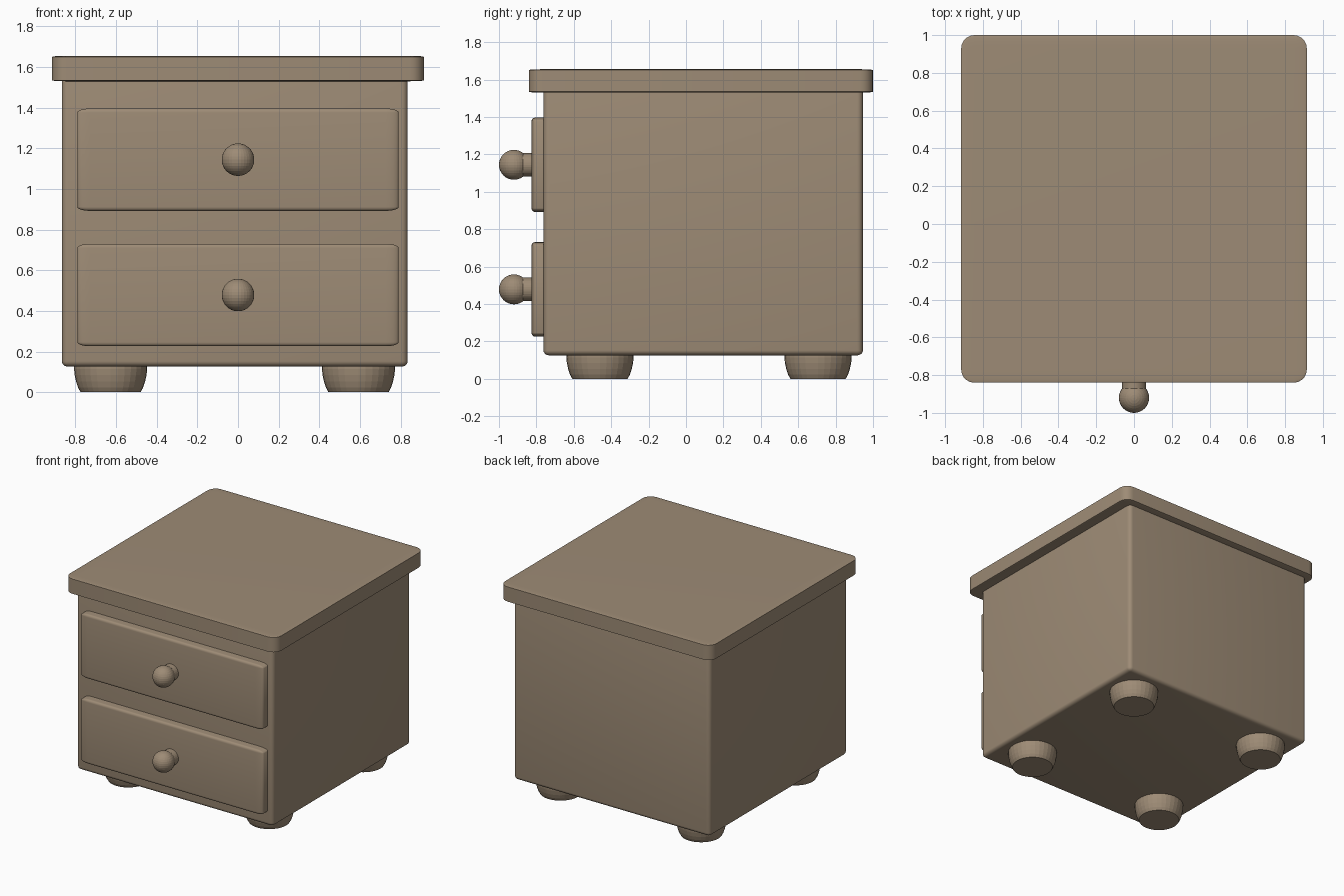
import bpy, bmesh
from math import pi, cos, sin
from mathutils import Matrix

if "Cube" in bpy.data.objects:
    bpy.data.objects.remove(bpy.data.objects["Cube"])

wood = bpy.data.materials.new("wood")
wood.diffuse_color = (0.34, 0.26, 0.18, 1)
wood.use_nodes = True
wood.node_tree.nodes["Principled BSDF"].inputs["Base Color"].default_value = wood.diffuse_color


def finish(bm, name, angle=None):
    bmesh.ops.recalc_face_normals(bm, faces=bm.faces)
    mesh = bpy.data.meshes.new(name)
    bm.to_mesh(mesh)
    bm.free()
    ob = bpy.data.objects.new(name, mesh)
    bpy.context.collection.objects.link(ob)
    mesh.materials.append(wood)
    if angle:
        bpy.ops.object.select_all(action='DESELECT')
        ob.select_set(True)
        bpy.context.view_layer.objects.active = ob
        bpy.ops.object.shade_smooth_by_angle(angle=angle)
    return ob


def rounded_box(name, lo, hi, round_fraction):
    # Rounded cube stretched to size, so the rounding stretches with it
    bm = bmesh.new()
    bmesh.ops.create_cube(bm, size=2)
    bmesh.ops.bevel(bm, geom=bm.edges[:], offset=round_fraction, segments=5,
                    profile=0.5, affect='EDGES')
    half = [(b - a) / 2 for a, b in zip(lo, hi)]
    mid = [(a + b) / 2 for a, b in zip(lo, hi)]
    bmesh.ops.scale(bm, vec=half, verts=bm.verts)
    bmesh.ops.translate(bm, vec=mid, verts=bm.verts)
    return finish(bm, name, pi / 5)


def lathe(name, profile, location, sides=32):
    # Closed turned solid from (radius, height) points
    bm = bmesh.new()
    rings = [[bm.verts.new((r * cos(2 * pi * i / sides), r * sin(2 * pi * i / sides), z))
              for i in range(sides)] for r, z in profile]
    for a, b in zip(rings, rings[1:]):
        for i in range(sides):
            j = (i + 1) % sides
            bm.faces.new((a[i], a[j], b[j], b[i]))
    bm.faces.new(rings[0])
    bm.faces.new(rings[-1])
    bmesh.ops.translate(bm, vec=location, verts=bm.verts)
    return finish(bm, name)


# Cabinet body and overhanging top
rounded_box("cabinet_body", (-0.867, -0.762, 0.125), (0.835, 0.946, 1.60), 0.037)
rounded_box("table_top", (-0.915, -0.84, 1.53), (0.915, 1.0, 1.655), 0.076)

# Drawer fronts with round knobs on short stems
for label, z in (("lower", 0.478), ("upper", 1.144)):
    rounded_box(f"{label}_drawer", (-0.791, -0.826, z - 0.252), (0.791, -0.386, z + 0.252), 0.08)

    bm = bmesh.new()
    bmesh.ops.create_uvsphere(bm, u_segments=32, v_segments=16, radius=0.08,
                              matrix=Matrix.Translation((0, -0.92, z)))
    finish(bm, f"{label}_knob")

    bm = bmesh.new()
    bmesh.ops.create_cone(bm, cap_ends=True, segments=32, radius1=0.0625, radius2=0.0625,
                          depth=0.1, matrix=Matrix.Translation((0, -0.84, z))
                          @ Matrix.Rotation(pi / 2, 4, 'X'))
    finish(bm, f"{label}_knob_stem")

# Bun feet
foot = [(0.148, 0), (0.16, 0.022), (0.17, 0.052), (0.177, 0.085), (0.18, 0.115), (0.178, 0.15)]
for side, x in (("left", -0.627), ("right", 0.593)):
    for end, y in (("front", -0.46), ("back", 0.706)):
        lathe(f"{end}_{side}_foot", foot, (x, y, 0))
